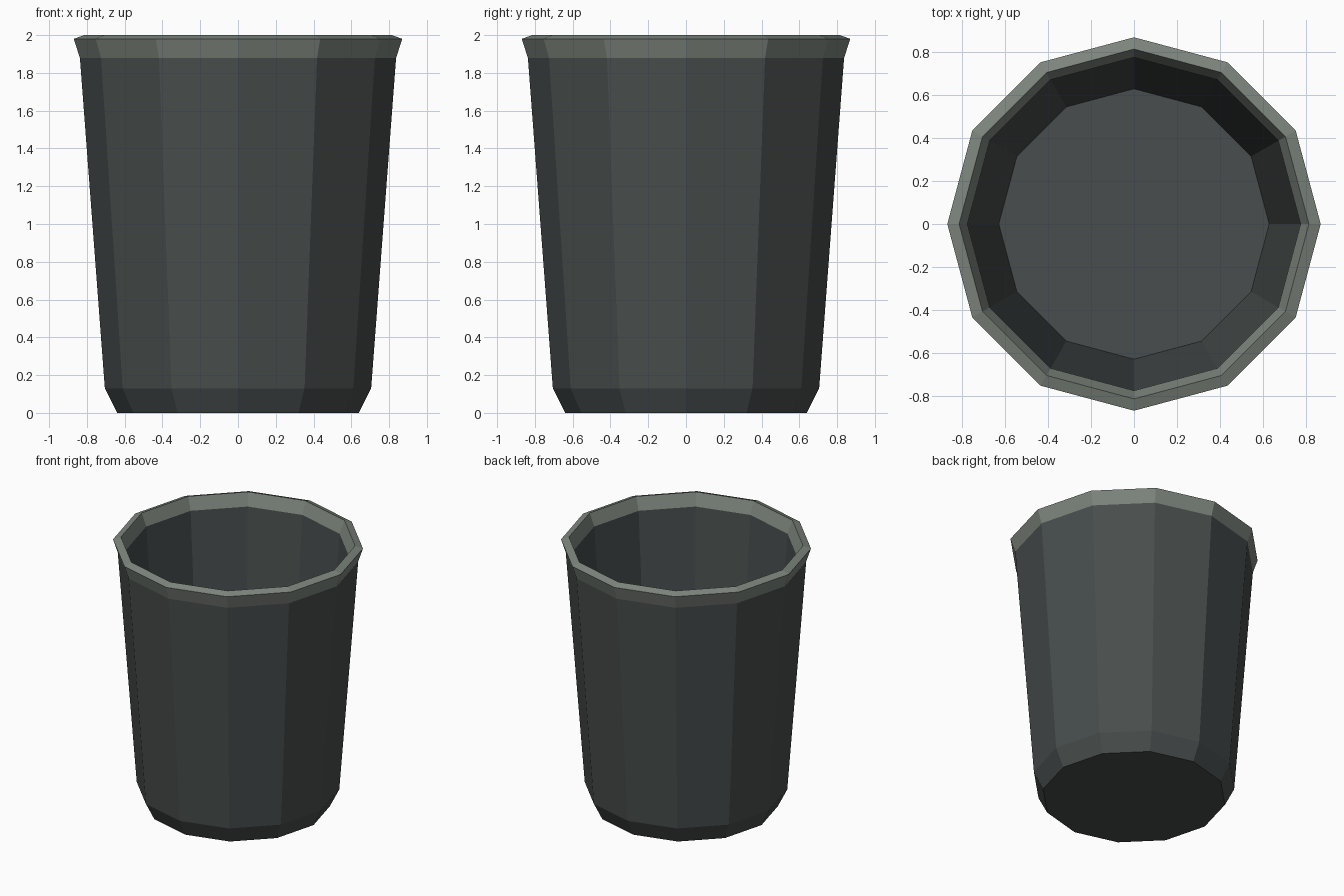
import bpy
import bmesh
from math import cos, sin, tau

cube = bpy.data.objects.get("Cube")
if cube:
    bpy.data.objects.remove(cube, do_unlink=True)

SIDES = 12


def make_material(name, color):
    mat = bpy.data.materials.new(name)
    mat.use_nodes = True
    mat.diffuse_color = color
    mat.node_tree.nodes["Principled BSDF"].inputs["Base Color"].default_value = color
    return mat


def lathe(name, profile, mat, capped):
    """Revolve (radius, z) points, with optional flat end caps."""
    bm = bmesh.new()
    rings = [[bm.verts.new((r * cos(tau * i / SIDES), r * sin(tau * i / SIDES), z))
              for i in range(SIDES)] for r, z in profile]
    for a, b in zip(rings, rings[1:]):
        for i in range(SIDES):
            j = (i + 1) % SIDES
            bm.faces.new((a[i], a[j], b[j], b[i]))
    if capped:
        bm.faces.new(rings[0][::-1])
        bm.faces.new(rings[-1])
    mesh = bpy.data.meshes.new(name)
    bm.to_mesh(mesh)
    bm.free()
    mesh.materials.append(mat)
    obj = bpy.data.objects.new(name, mesh)
    bpy.context.collection.objects.link(obj)


body_mat = make_material("dark grey", (0.065, 0.075, 0.074, 1))
rim_mat = make_material("light grey", (0.207, 0.235, 0.207, 1))

# Cup wall: outer base, chamfer, outer wall, inner wall, floor
lathe("cup_body", [(0.64, 0), (0.705, 0.13), (0.837, 1.88),
                   (0.777, 1.905), (0.63, 0.08)], body_mat, True)

# Flared lip, open where it meets the wall
lathe("rim", [(0.837, 1.88), (0.87, 1.98), (0.815, 2.0), (0.777, 1.905)],
      rim_mat, False)
